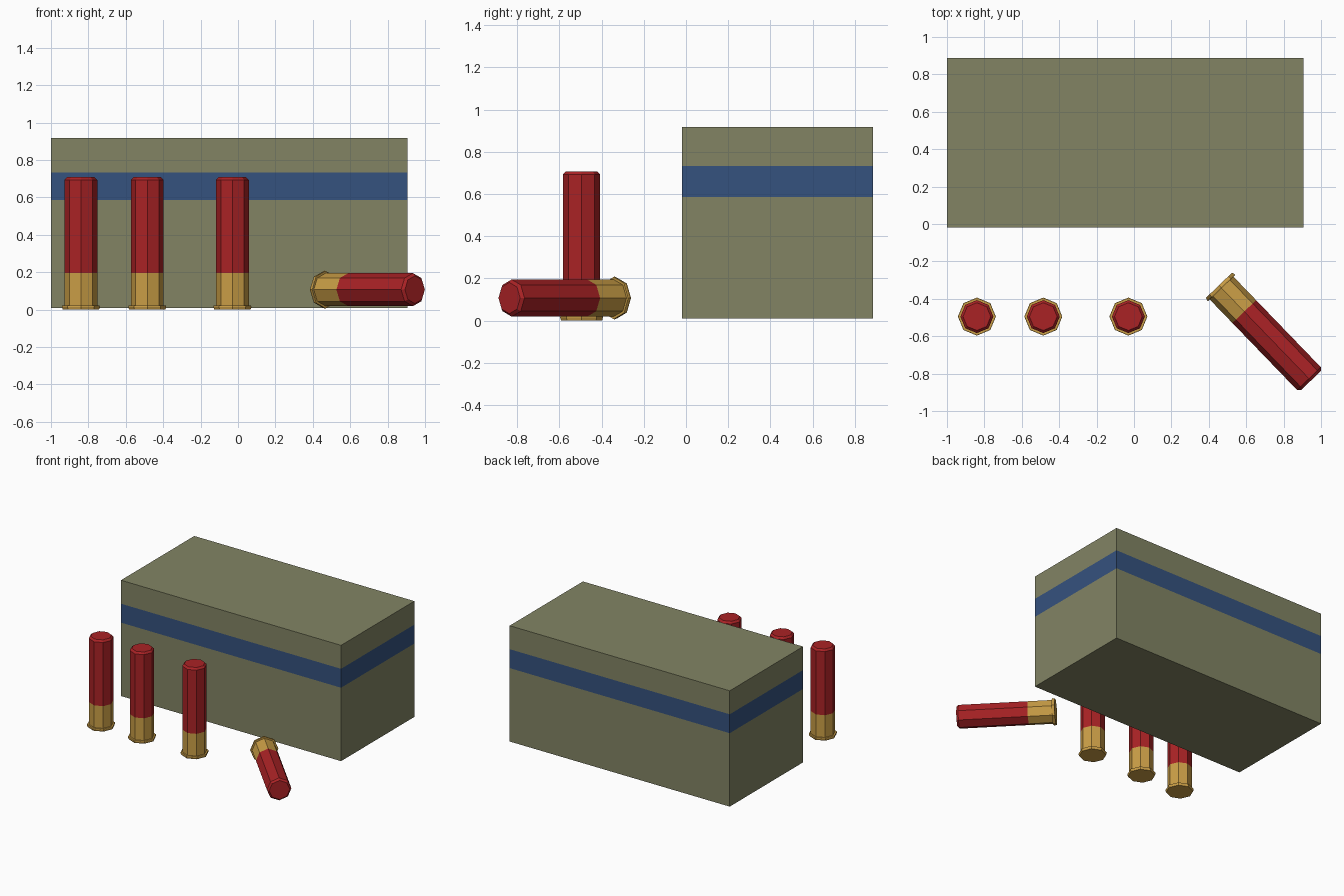
import bpy, bmesh, math
from mathutils import Matrix

if "Cube" in bpy.data.objects:
    bpy.data.objects.remove(bpy.data.objects["Cube"])


def material(name, srgb):
    m = bpy.data.materials.new(name)
    lin = [(c / 255 / 12.92) if c < 11 else ((c / 255 + 0.055) / 1.055) ** 2.4 for c in srgb]
    m.diffuse_color = (*lin, 1)
    m.use_nodes = True
    m.node_tree.nodes["Principled BSDF"].inputs["Base Color"].default_value = m.diffuse_color
    return m


OLIVE = material("olive card", (130, 132, 100))
BLUE = material("blue band", (53, 82, 126))
RED = material("red plastic", (170, 34, 37))
BRASS = material("brass", (202, 158, 70))


def loft(name, rings, mats, mat_rule, matrix=Matrix()):
    """Skin a stack of closed rings, cap both ends, colour faces by local height."""
    bm = bmesh.new()
    loops = [[bm.verts.new(p) for p in ring] for ring in rings]
    for a, b in zip(loops, loops[1:]):
        n = len(a)
        for i in range(n):
            j = (i + 1) % n
            bm.faces.new((a[i], a[j], b[j], b[i]))
    bm.faces.new(loops[0][::-1])
    bm.faces.new(loops[-1])
    for f in bm.faces:
        f.material_index = mat_rule(f.calc_center_median().z)
    bmesh.ops.recalc_face_normals(bm, faces=bm.faces)
    bm.transform(matrix)
    mesh = bpy.data.meshes.new(name)
    bm.to_mesh(mesh)
    bm.free()
    for m in mats:
        mesh.materials.append(m)
    ob = bpy.data.objects.new(name, mesh)
    bpy.context.collection.objects.link(ob)
    return ob


# Carton with a flush band around it
X0, X1, Y0, Y1 = -1.0, 0.907, -0.02, 0.887
carton = [[(X0, Y0, z), (X1, Y0, z), (X1, Y1, z), (X0, Y1, z)]
          for z in (0.01, 0.585, 0.733, 0.917)]
loft("carton", carton, [OLIVE, BLUE], lambda z: int(0.585 < z < 0.733))

# Eight-sided shell: rimmed brass base, red tube, chamfered tip (radius, height)
PROFILE = [(0.097, 0), (0.1015, 0.015), (0.1, 0.021), (0.088, 0.021),
           (0.088, 0.195), (0.088, 0.693), (0.074, 0.708)]


def shell(name, matrix):
    rings = [[(r * math.cos(k * math.pi / 4), r * math.sin(k * math.pi / 4), z)
              for k in range(8)] for r, z in PROFILE]
    loft(name, rings, [BRASS, RED], lambda z: int(z > 0.195), matrix)


# Three standing shells
for i, x in enumerate((-0.84, -0.485, -0.03)):
    shell(f"standing_shell_{i + 1}", Matrix.Translation((x, -0.495, 0)))

# One shell lying on its side, pointing front right
shell("fallen_shell", Matrix.Translation((0.454, -0.328, 0.107))
      @ Matrix.Rotation(math.radians(-46), 4, 'Z')
      @ Matrix.Rotation(math.radians(90), 4, 'Y'))
